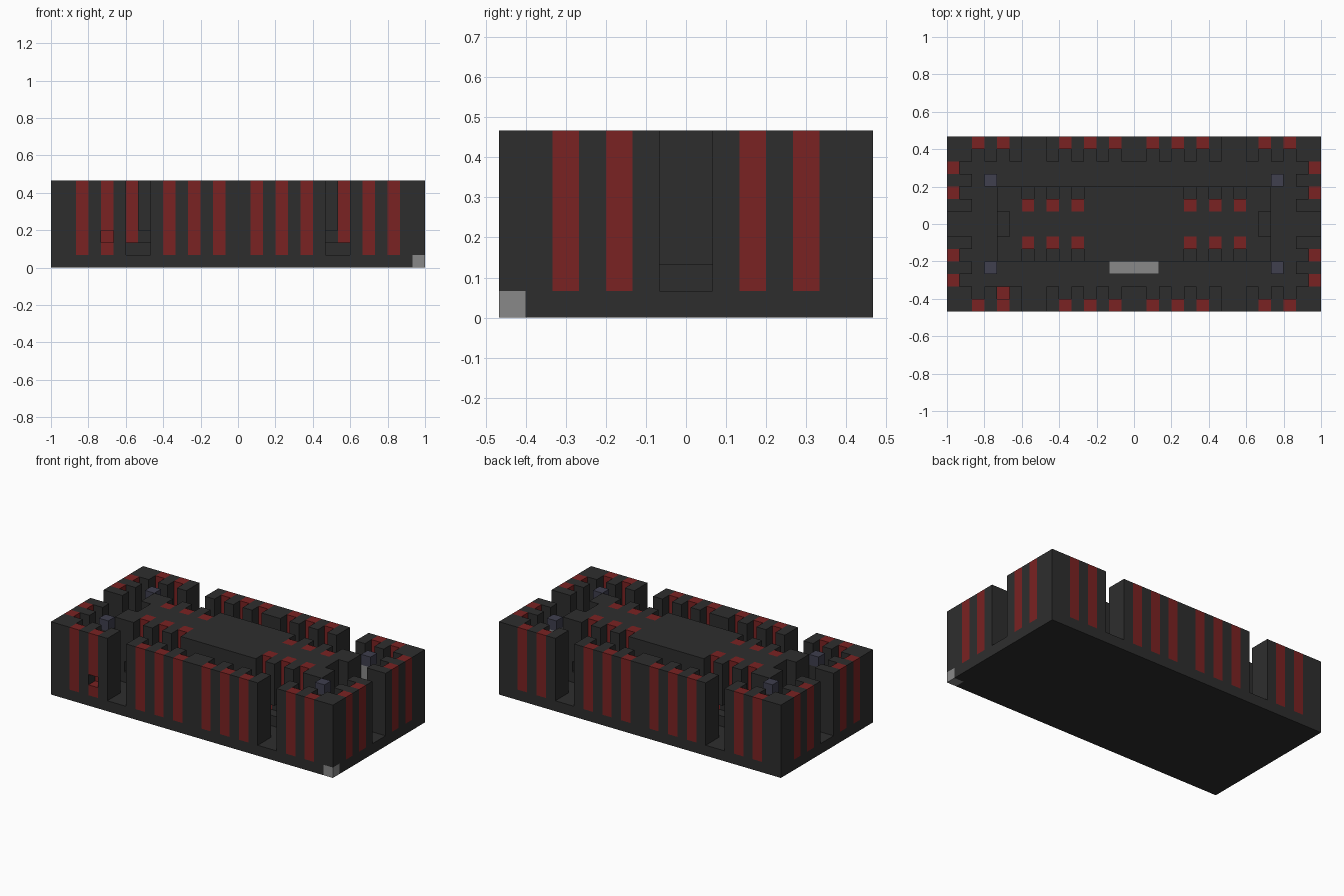
import bpy
import bmesh

old = bpy.data.objects.get("Cube")
if old:
    bpy.data.objects.remove(old, do_unlink=True)

U = 1 / 15  # one block; all sizes below are in blocks


def material(name, rgb):
    m = bpy.data.materials.new(name)
    m.use_nodes = True
    m.diffuse_color = (*rgb, 1)
    m.node_tree.nodes["Principled BSDF"].inputs["Base Color"].default_value = (*rgb, 1)
    return m


STONE = material("dark stone", (0.027, 0.027, 0.027))
RED = material("deep red", (0.195, 0.016, 0.016))
GREY = material("light grey", (0.25, 0.25, 0.25))
BLUE = material("slate blue", (0.05, 0.05, 0.077))


def build(name, mat, boxes):
    """Join boxes (x0, x1, y0, y1, z0, z1) into one flat-shaded object."""
    bm = bmesh.new()
    for box in boxes:
        verts = bmesh.ops.create_cube(bm, size=1)["verts"]
        for v in verts:
            for axis in range(3):
                lo, hi = box[axis * 2:axis * 2 + 2]
                v.co[axis] = (hi if v.co[axis] > 0 else lo) * U
    mesh = bpy.data.meshes.new(name)
    bm.to_mesh(mesh)
    bm.free()
    mesh.materials.append(mat)
    obj = bpy.data.objects.new(name, mesh)
    bpy.context.collection.objects.link(obj)


def runs(start, end, reds):
    """Stretches of plain wall between the red columns."""
    result = []
    for cell in sorted(reds) + [end]:
        if cell > start:
            result.append((start, cell))
        start = cell + 1
    return result


def span(sign, near, far):
    return (near, far) if sign > 0 else (-far, -near)


TOP = 7

# Base slab with a pale block in one corner
build("base", STONE, [(-15, 15, -6, 7, 0, 1), (-15, 14, -7, -6, 0, 1)])
build("corner_block", GREY, [(14, 15, -7, -6, 0, 1)])

# Long front and back walls: recesses behind each red column
segments = [(-15, -9, [-13, -11]),
            (-7, 7, [-6, -4, -2, 1, 3, 5]),
            (9, 15, [10, 12])]
for side, sign in (("front", -1), ("back", 1)):
    wall, red = [], []
    for start, end, cells in segments:
        for a, b in runs(start, end, cells):
            wall.append((a, b, *span(sign, 5, 7), 1, TOP))
        for c in cells:
            if side == "front" and c == -11:
                # one block of this column is pushed inward
                red += [(c, c + 1, -7, -6, 1, 2), (c, c + 1, -7, -6, 3, TOP),
                        (c, c + 1, -6, -5, 2, 3)]
            else:
                red.append((c, c + 1, *span(sign, 6, 7), 1, TOP))
    build(side + "_wall", STONE, wall)
    build(side + "_red_columns", RED, red)

# Short end walls, split by a gateway
for side, sign in (("left", 1), ("right", -1)):
    wall, red = [], []
    for start, end, cells in ((-5, -1, [-5, -3]), (1, 5, [2, 4])):
        for a, b in runs(start, end, cells):
            wall.append((*span(sign, 13, 15), a, b, 1, TOP))
        for c in cells:
            red.append((*span(sign, 14, 15), c, c + 1, 1, TOP))
    build(side + "_wall", STONE, wall)
    build(side + "_red_columns", RED, red)

# Central hall: plinth, core, and facade piers standing between red columns
hall_reds = [-9, -7, -5, 4, 6, 8]
build("hall_plinth", STONE, [(-11, 11, -3, 3, 1, 2)])
hall, red = [(-10, 10, -1, 1, 2, TOP)], []
for sign in (-1, 1):
    hall += [(*span(sign, 10, 11), 1, 3, 2, TOP), (*span(sign, 10, 11), -3, -1, 2, TOP)]
    for a, b in runs(-10, 10, hall_reds):
        hall.append((a, b, *span(sign, 1, 2), 2, TOP))
        hall.append((a, b, *span(sign, 2, 3), 3, TOP))
    for c in hall_reds:
        red.append((c, c + 1, *span(sign, 1, 2), 2, TOP))
build("hall", STONE, hall)
build("hall_red_columns", RED, red)

# Lamps on posts at the corners of the hall
corners = [(sx, sy) for sx in (-1, 1) for sy in (-1, 1)]
spots = [(*span(sx, 11, 12), *span(sy, 3, 4)) for sx, sy in corners]
build("lamp_posts", STONE, [(*s, 1, 6) for s in spots[:3]])
build("pale_lamp_post", GREY, [(*spots[3], 1, 6)])
build("lamps", BLUE, [(*s, 6, TOP) for s in spots])

# Bench in front of the hall
build("bench", GREY, [(-2, 2, -4, -3, 1, 2)])
